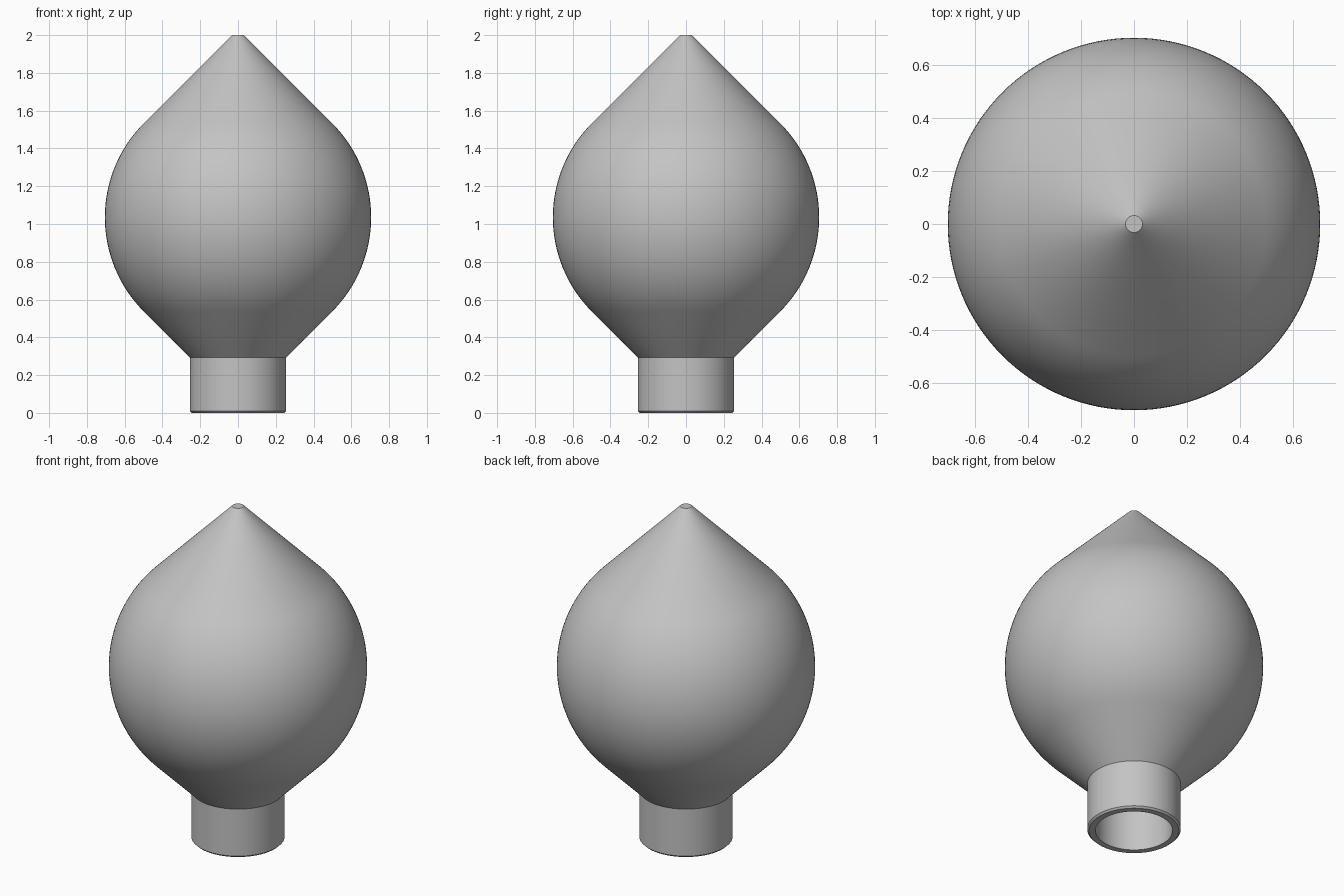
import bpy
import bmesh
from math import sin, cos, radians, sqrt

cube = bpy.data.objects.get("Cube")
if cube:
    bpy.data.objects.remove(cube, do_unlink=True)

SEGMENTS = 128
CENTRE_Z = 1.035   # middle of the round body
RADIUS = 0.705
NECK_R = 0.255
WALL = 0.045
BEVEL = 0.01

grey = bpy.data.materials.new("plain grey")
grey.use_nodes = True
colour = (0.55, 0.55, 0.55, 1)
grey.diffuse_color = colour
grey.node_tree.nodes["Principled BSDF"].inputs["Base Color"].default_value = colour


def bulb_profile(radius, neck_r):
    """Neck shoulder, 45 degree cone, round belly: bottom to top."""
    cone_tip = CENTRE_Z - radius * sqrt(2)
    points = [(neck_r, cone_tip + neck_r)]
    for i in range(33):
        a = radians(-45 + 90 * i / 32)
        points.append((radius * cos(a), CENTRE_Z + radius * sin(a)))
    return points


def lathe(name, profile):
    """Spin a profile that starts and ends on itself or on the axis."""
    bm = bmesh.new()
    rings = []
    for r, z in profile:
        if r == 0:
            rings.append([bm.verts.new((0, 0, z))])
        else:
            steps = [radians(360 * i / SEGMENTS) for i in range(SEGMENTS)]
            rings.append([bm.verts.new((r * cos(a), r * sin(a), z)) for a in steps])
    for low, high in zip(rings, rings[1:]):
        for i in range(SEGMENTS):
            j = (i + 1) % SEGMENTS
            if len(low) == 1:
                bm.faces.new((low[0], high[j], high[i]))
            elif len(high) == 1:
                bm.faces.new((low[i], low[j], high[0]))
            else:
                bm.faces.new((low[i], low[j], high[j], high[i]))
    bmesh.ops.recalc_face_normals(bm, faces=bm.faces)
    mesh = bpy.data.meshes.new(name)
    bm.to_mesh(mesh)
    bm.free()
    mesh.materials.append(grey)
    obj = bpy.data.objects.new(name, mesh)
    bpy.context.collection.objects.link(obj)
    bpy.ops.object.select_all(action="DESELECT")
    obj.select_set(True)
    bpy.context.view_layer.objects.active = obj
    bpy.ops.object.shade_smooth_by_angle(angle=radians(25))
    return obj


# Outer skin: pointed cap with a tiny flat tip, belly, shoulder and neck
tip_r = CENTRE_Z + RADIUS * sqrt(2) - 2
outer = [(0, 2), (tip_r, 2)] + bulb_profile(RADIUS, NECK_R)[::-1]
# Bevelled rim around the open neck
outer += [(NECK_R, BEVEL), (NECK_R - BEVEL, 0), (NECK_R - WALL, 0)]
# Inner skin follows the outside at the wall thickness
inner_r = RADIUS - WALL
inner = bulb_profile(inner_r, NECK_R - WALL)
inner.append((0, CENTRE_Z + inner_r * sqrt(2)))

lathe("hollow_bulb", outer + inner)
